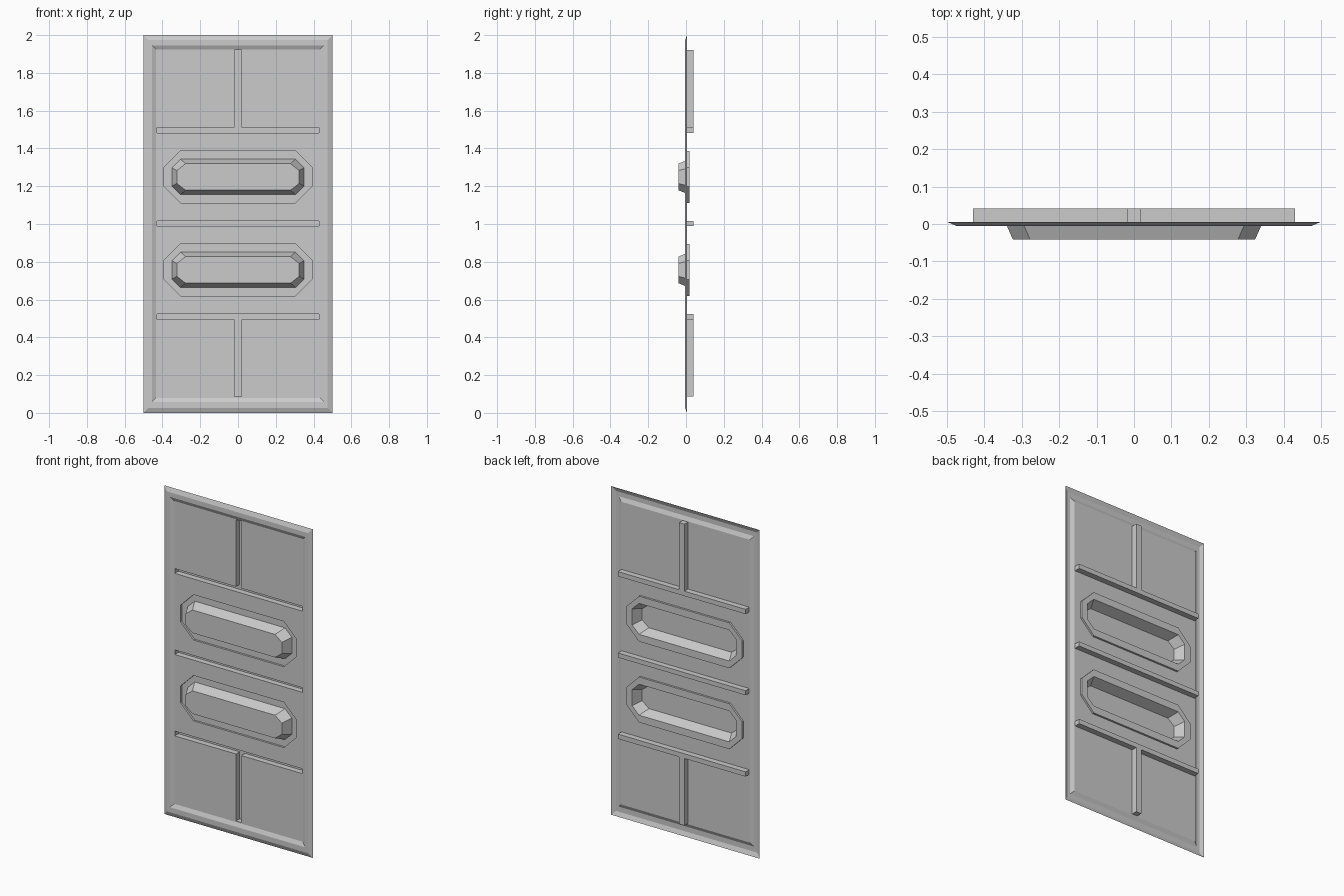
import bpy, bmesh

if "Cube" in bpy.data.objects:
    bpy.data.objects.remove(bpy.data.objects["Cube"])

MID = 1.003          # height of the middle rib, mirror line of the pressings
SHEET = 0.006        # y of the flat inner sheet
RIB = 0.041          # y of the rib floors


def make_object(name, bm):
    mesh = bpy.data.meshes.new(name)
    bm.to_mesh(mesh)
    bm.free()
    obj = bpy.data.objects.new(name, mesh)
    bpy.context.collection.objects.link(obj)


def loft(name, sections, cap=True):
    """Join (outline, y) sections, outermost first; optionally close the last."""
    bm = bmesh.new()
    rings = [[bm.verts.new((x, y, z)) for x, z in pts] for pts, y in sections]
    for a, b in zip(rings, rings[1:]):
        n = len(a)
        for i in range(n):
            j = (i + 1) % n
            bm.faces.new((a[i], a[j], b[j], b[i]))
    if cap:
        bm.faces.new(rings[-1])
    make_object(name, bm)


def rect(x, z0, z1):
    return [(-x, z0), (x, z0), (x, z1), (-x, z1)]


def octagon(cz, x, h, fx, fh):
    return [(-fx, cz - h), (fx, cz - h), (x, cz - fh), (x, cz + fh),
            (fx, cz + h), (-fx, cz + h), (-x, cz + fh), (-x, cz - fh)]


def flip(pts):
    return [(x, 2 * MID - z) for x, z in reversed(pts)]


# Outlines of the pressings in the sheet
tee = [(-0.43, 1.483), (0.43, 1.483), (0.43, 1.512), (0.018, 1.512),
       (0.018, 1.92), (-0.018, 1.92), (-0.018, 1.512), (-0.43, 1.512)]
ribs = {"upper_tee_rib": tee, "lower_tee_rib": flip(tee),
        "middle_rib": rect(0.43, MID - 0.014, MID + 0.014)}
ovals = {"upper_oval": 1.249, "lower_oval": 2 * MID - 1.249}
oval_rims = [octagon(cz, 0.391, 0.138, 0.304, 0.051) for cz in ovals.values()]

# Folded border frame
inner = rect(0.433, 0.08, 1.923)
loft("border_frame", [(rect(0.5, 0, 2), SHEET),
                      (rect(0.475, 0.026, 1.974), -0.005),
                      (rect(0.456, 0.057, 1.946), -0.005),
                      (inner, SHEET)], cap=False)

# Flat sheet with openings for the pressings
bm = bmesh.new()
edges = []
for pts in [inner, *ribs.values(), *oval_rims]:
    vs = [bm.verts.new((x, SHEET, z)) for x, z in pts]
    edges += [bm.edges.new((vs[i - 1], vs[i])) for i in range(len(vs))]
bmesh.ops.triangle_fill(bm, use_beauty=True, use_dissolve=False,
                        edges=edges, normal=(0, -1, 0))
bm.normal_update()
for f in bm.faces:
    if f.normal.y > 0:
        f.normal_flip()
make_object("flat_sheet", bm)

# Ribs pressed towards the back
for name, pts in ribs.items():
    loft(name, [(pts, SHEET), (pts, RIB)])

# Ovals: shallow groove to the back, then a tapered bulge to the front
for (name, cz), rim in zip(ovals.items(), oval_rims):
    loft(name, [(rim, SHEET), (rim, 0.018),
                (octagon(cz, 0.35, 0.094, 0.304, 0.049), 0.018),
                (octagon(cz, 0.324, 0.07, 0.278, 0.034), -0.041)])
